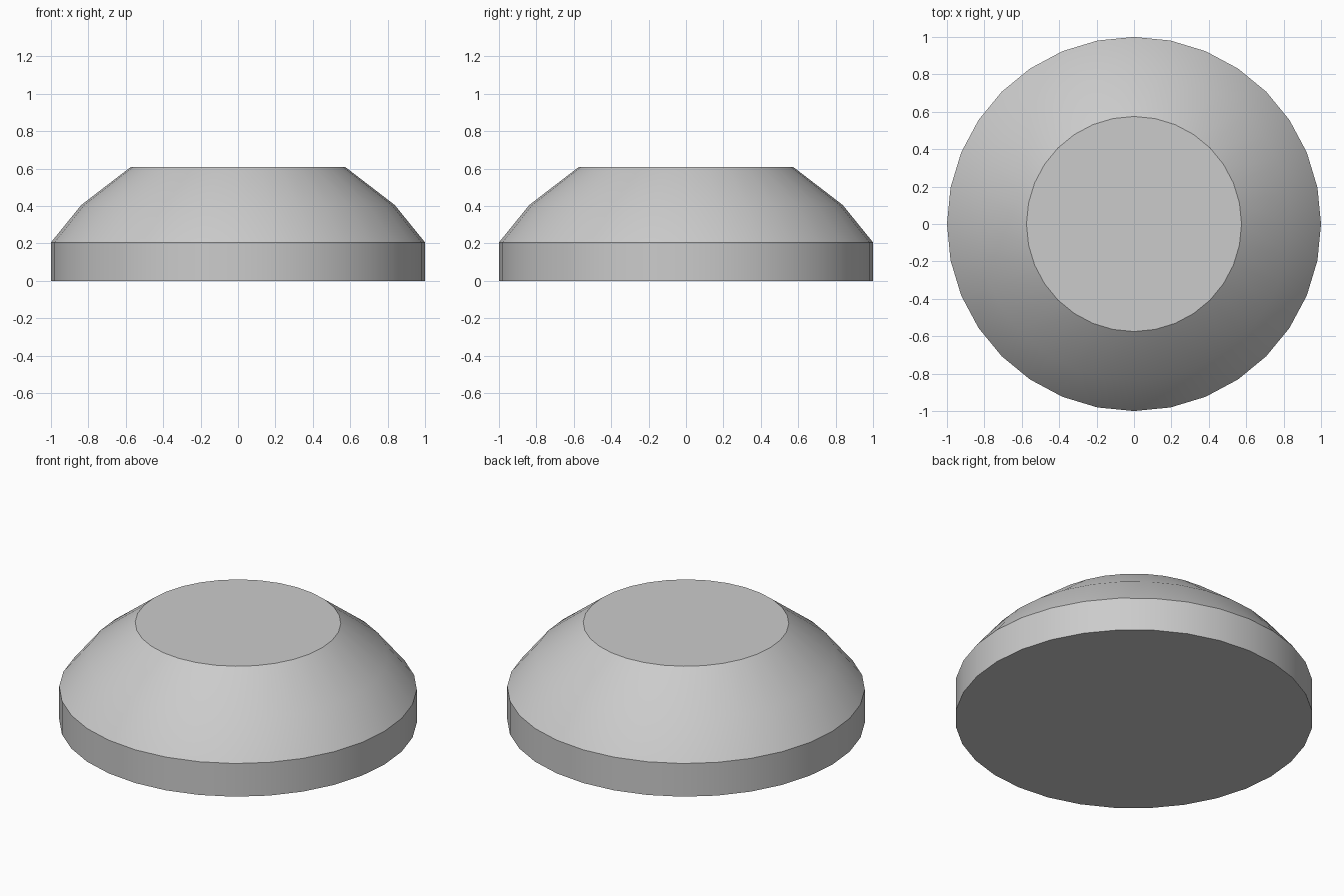
import bpy, bmesh, math

if "Cube" in bpy.data.objects:
    bpy.data.objects.remove(bpy.data.objects["Cube"])

SIDES = 32
# (radius, height) from the base up to the flat top
PROFILE = [(1.0, 0.0), (1.0, 0.205), (0.838, 0.405), (0.575, 0.607)]

# Round body: stacked rings joined by side faces, capped at both ends
bm = bmesh.new()
rings = []
for r, z in PROFILE:
    angles = [2 * math.pi * i / SIDES for i in range(SIDES)]
    rings.append([bm.verts.new((r * math.cos(a), r * math.sin(a), z)) for a in angles])
for low, high in zip(rings, rings[1:]):
    for i in range(SIDES):
        j = (i + 1) % SIDES
        bm.faces.new((low[i], low[j], high[j], high[i]))
bm.faces.new(rings[0][::-1])
bm.faces.new(rings[-1])

mesh = bpy.data.meshes.new("domed_button")
bm.to_mesh(mesh)
bm.free()
body = bpy.data.objects.new("domed_button", mesh)
bpy.context.collection.objects.link(body)

# Smooth round sides, crisp rims
bpy.context.view_layer.objects.active = body
body.select_set(True)
bpy.ops.object.shade_smooth_by_angle(angle=math.radians(30))
